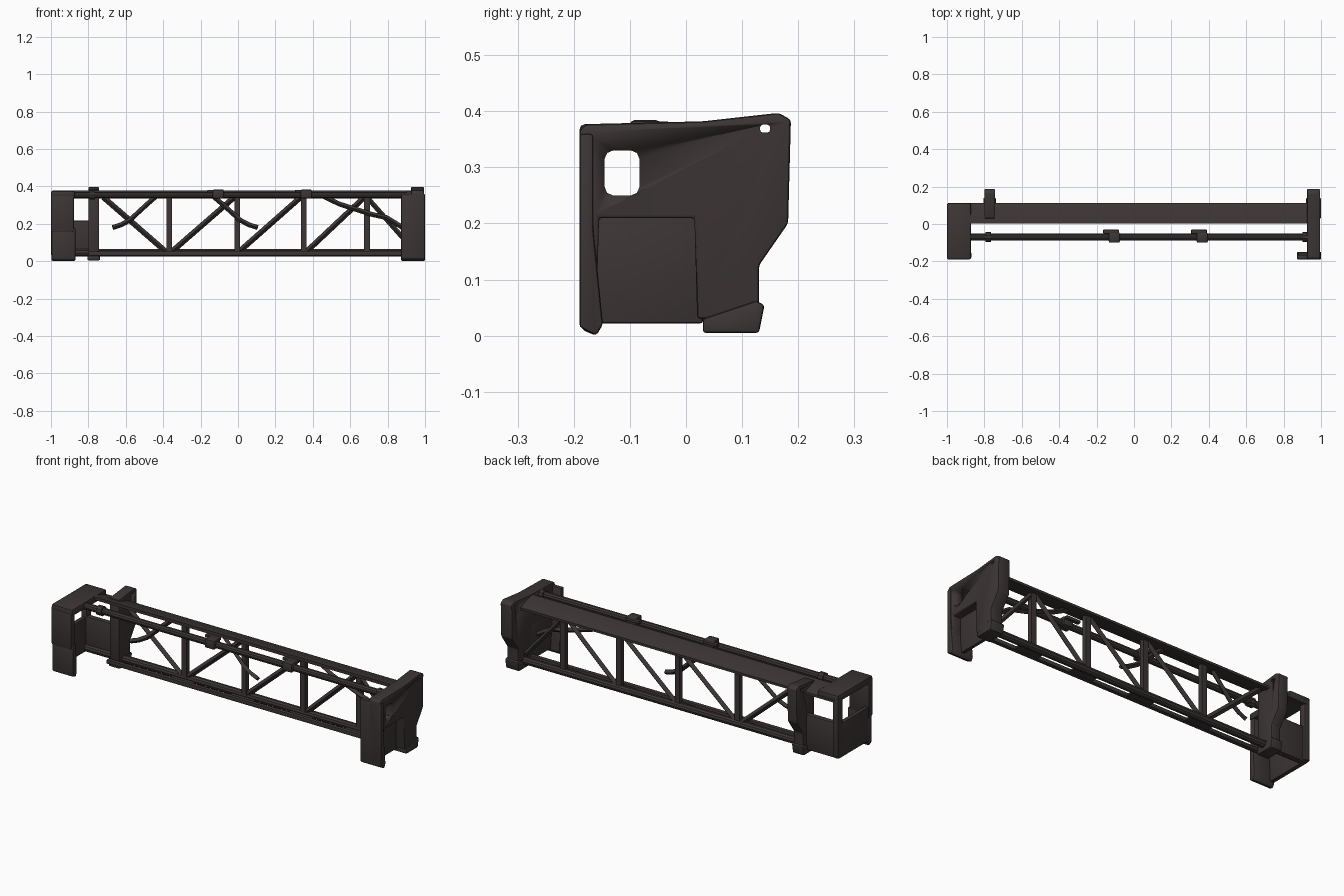
import bpy, bmesh

if "Cube" in bpy.data.objects:
    bpy.data.objects.remove(bpy.data.objects["Cube"])

mat = bpy.data.materials.new("dark brown metal")
COLOR = (0.045, 0.036, 0.035, 1)
mat.use_nodes = True
mat.diffuse_color = COLOR
mat.node_tree.nodes["Principled BSDF"].inputs["Base Color"].default_value = COLOR


def finish(name, bm, bevel=0.0):
    bmesh.ops.recalc_face_normals(bm, faces=bm.faces[:])
    if bevel:
        bmesh.ops.bevel(bm, geom=bm.edges[:], offset=bevel, segments=2,
                        profile=0.5, affect='EDGES')
    me = bpy.data.meshes.new(name)
    bm.to_mesh(me)
    bm.free()
    me.materials.append(mat)
    ob = bpy.data.objects.new(name, me)
    bpy.context.scene.collection.objects.link(ob)
    bpy.ops.object.select_all(action='DESELECT')
    ob.select_set(True)
    bpy.context.view_layer.objects.active = ob
    bpy.ops.object.shade_smooth_by_angle(angle=0.6)
    return ob


def prism(name, outline, x0, x1, bevel=0.0):
    """Extrude a (y, z) outline from x0 to x1."""
    bm = bmesh.new()
    face = bm.faces.new([bm.verts.new((x0, y, z)) for y, z in outline])
    new = bmesh.ops.extrude_face_region(bm, geom=[face])["geom"]
    for v in new:
        if isinstance(v, bmesh.types.BMVert):
            v.co.x = x1
    return finish(name, bm, bevel)


def box(name, x0, x1, y0, y1, z0, z1, bevel=0.0):
    return prism(name, [(y0, z0), (y1, z0), (y1, z1), (y0, z1)], x0, x1, bevel)


def bar(name, path, size, sides=4):
    """Sweep a square or round section along a path."""
    cu = bpy.data.curves.new(name, 'CURVE')
    cu.dimensions = '3D'
    sp = cu.splines.new('POLY')
    sp.points.add(len(path) - 1)
    for p, co in zip(sp.points, path):
        p.co = (*co, 1)
    cu.bevel_depth = size
    cu.bevel_resolution = 0 if sides == 4 else 3
    cu.use_fill_caps = True
    tmp = bpy.data.objects.new(name, cu)
    bpy.context.scene.collection.objects.link(tmp)
    bpy.context.view_layer.update()
    bm = bmesh.new()
    bm.from_mesh(tmp.to_mesh())
    tmp.to_mesh_clear()
    bpy.data.objects.remove(tmp)
    return finish(name, bm)


def cut(ob, cutter):
    mod = ob.modifiers.new("opening", 'BOOLEAN')
    mod.object = cutter
    mod.solver = 'EXACT'
    bpy.context.view_layer.objects.active = ob
    bpy.ops.object.modifier_apply(modifier=mod.name)
    bpy.data.objects.remove(cutter)


# Rear bracket outline, shared by both ends
BACK = [(0.03, 0.382), (0.165, 0.397), (0.187, 0.385), (0.182, 0.20),
        (0.13, 0.125), (0.13, 0.06)]
FOOT = [(0.03, 0.005), (0.13, 0.005), (0.14, 0.055), (0.125, 0.062), (0.03, 0.03)]

left_bracket = prism("left_rear_bracket", BACK + [(0.13, 0.03), (0.03, 0.03)],
                     -0.80, -0.742, 0.006)
prism("left_bracket_foot", FOOT, -0.805, -0.738, 0.005)

# Right end: arched plate with a front leg, window, rear bracket and closing panel
right_frame = prism("right_end_frame", [
    (-0.19, 0.03), (-0.19, 0.365), (-0.18, 0.377)] + BACK +
    [(0.13, 0.03), (0.02, 0.03), (0.015, 0.21), (-0.155, 0.21), (-0.16, 0.03)],
    0.925, 0.995, 0.006)
cut(right_frame, box("window_cutter", 0.8, 1.1, -0.145, -0.083, 0.25, 0.33, 0.015))
for ob in (left_bracket, right_frame):
    cut(ob, box("pin_hole_cutter", -1.1, 1.1, 0.132, 0.15, 0.362, 0.376, 0.005))
prism("right_bracket_foot", FOOT, 0.92, 1.0, 0.005)
prism("right_front_leg", [(-0.19, 0.015), (-0.16, 0.0), (-0.148, 0.02),
                          (-0.165, 0.19), (-0.165, 0.36), (-0.19, 0.36)],
      0.872, 1.0, 0.006)
box("right_side_panel", 0.925, 0.945, -0.165, 0.03, 0.022, 0.215, 0.004)

# Left end: open cage with a roof, corner posts and low panels
box("left_roof", -1.0, -0.872, -0.19, 0.112, 0.338, 0.377, 0.01)
box("left_front_cover", -1.0, -0.877, -0.19, -0.155, 0.155, 0.37, 0.008)
prism("left_front_leg", [(-0.185, 0.01), (-0.16, 0.0), (-0.15, 0.02),
                         (-0.155, 0.18), (-0.185, 0.18)], -0.997, -0.87, 0.006)
box("left_rear_post", -1.0, -0.965, 0.07, 0.112, 0.03, 0.36, 0.008)
box("left_side_panel", -0.995, -0.97, -0.17, 0.10, 0.025, 0.212, 0.005)
box("left_rear_panel", -0.99, -0.765, 0.07, 0.10, 0.025, 0.218, 0.006)

# Long chords: the rear top beam is a plate sloping down to the back
prism("rear_top_beam", [(0.002, 0.377), (0.002, 0.360), (0.03, 0.350), (0.095, 0.335),
                        (0.113, 0.335), (0.113, 0.348), (0.03, 0.376)],
      -0.985, 0.93)
bar("front_top_tube", [(-0.88, -0.07, 0.354), (0.94, -0.07, 0.354)], 0.018, 12)
bar("rear_bottom_tube", [(-0.97, 0.075, 0.045), (0.95, 0.075, 0.045)], 0.02, 12)
box("front_bottom_rail", -0.80, 0.93, 0.002, 0.026, 0.03, 0.052, 0.004)

# Rear truss, with flat webs tying the bottom chords together at each post
Y = 0.07
for x in (-0.367, -0.005, 0.352, 0.69):
    box("truss_post", x - 0.015, x + 0.015, Y - 0.013, Y + 0.013, 0.04, 0.345)
    box("bottom_web", x - 0.07, x + 0.07, 0.02, Y, 0.032, 0.042)
for x0, x1 in ((-0.39, -0.72), (-0.35, -0.02), (0.01, 0.335), (0.37, 0.675)):
    bar("truss_diagonal", [(x0, Y, 0.055), (x1, Y, 0.342)], 0.015)
bar("end_diagonal", [(0.70, Y, 0.33), (0.93, Y, 0.07)], 0.013)

# Bent braces hanging under the top beam
for x0, reach in ((-0.44, -0.23), (-0.13, 0.235), (0.46, 0.42)):
    sag = 0.75 if reach > 0.4 else 1.0
    path = [(x0 + reach * t, 0.055 - 0.03 * t, 0.345 - drop)
            for t, drop in ((0, 0), (0.2, 0.04), (0.6, 0.125 * sag),
                            (0.8, 0.15 * sag), (1, 0.165))]
    bar("bent_brace", path, 0.013)

# Collars and clips on the front tube
for x in (-0.78, 0.917):
    bar("tube_collar", [(x - 0.015, -0.07, 0.354), (x + 0.015, -0.07, 0.354)], 0.026, 12)
for x in (-0.11, 0.36):
    box("tube_clip", x - 0.025, x + 0.035, -0.1, -0.045, 0.335, 0.384, 0.008)
    box("clip_tab", x - 0.055, x + 0.03, -0.052, -0.03, 0.365, 0.382, 0.004)
